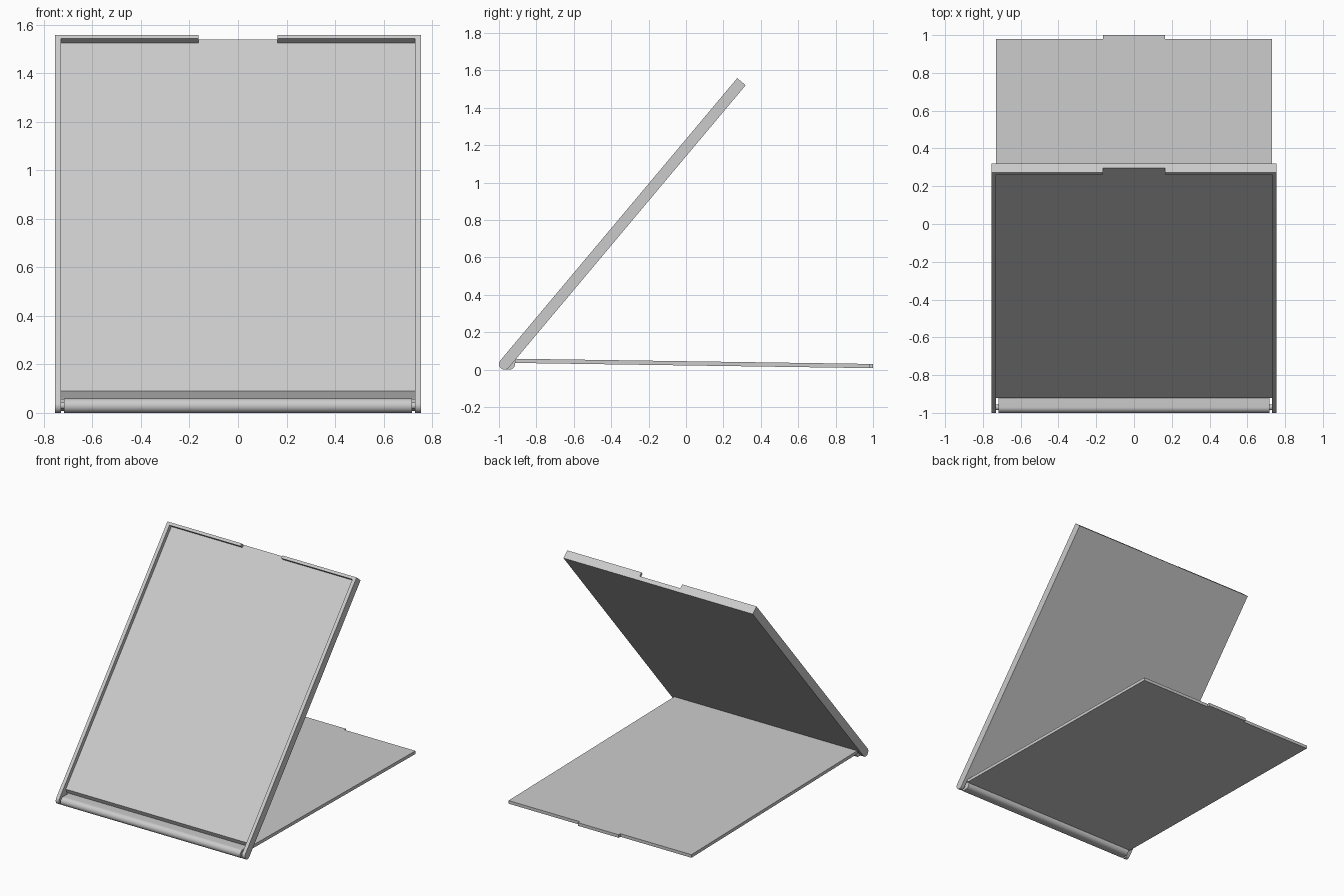
import bpy, bmesh, math

if "Cube" in bpy.data.objects:
    bpy.data.objects.remove(bpy.data.objects["Cube"])

R = 0.0295                    # half thickness of the case
HINGE = (0, -0.9705, R)       # hinge axis runs along x
CASE_TILT = math.radians(50)
LID_TILT = math.radians(-0.84)
LENGTH = 1.971

grey = bpy.data.materials.new("grey plastic")
grey.diffuse_color = (0.6, 0.6, 0.6, 1)
grey.use_nodes = True
grey.node_tree.nodes["Principled BSDF"].inputs["Base Color"].default_value = grey.diffuse_color


def prism(name, pts, a, b, tilt, along="x"):
    """Extrude a 2D outline from a to b; local y runs away from the hinge, z is outward."""
    def place(p, t):
        return (t, p[0], p[1]) if along == "x" else (p[0], p[1], t)
    bm = bmesh.new()
    lo = [bm.verts.new(place(p, a)) for p in pts]
    hi = [bm.verts.new(place(p, b)) for p in pts]
    bm.faces.new(lo)
    bm.faces.new(hi)
    n = len(pts)
    for i in range(n):
        j = (i + 1) % n
        bm.faces.new((lo[i], lo[j], hi[j], hi[i]))
    bmesh.ops.recalc_face_normals(bm, faces=bm.faces)
    me = bpy.data.meshes.new(name)
    bm.to_mesh(me)
    bm.free()
    me.materials.append(grey)
    ob = bpy.data.objects.new(name, me)
    bpy.context.collection.objects.link(ob)
    ob.location = HINGE
    ob.rotation_euler = (tilt, 0, 0)
    return ob


def arc(cy, cz, r, start, end, n):
    return [(cy + r * math.cos(math.radians(start + (end - start) * i / n)),
             cz + r * math.sin(math.radians(start + (end - start) * i / n)))
            for i in range(n + 1)]


def smooth(ob):
    bpy.ops.object.select_all(action="DESELECT")
    ob.select_set(True)
    bpy.context.view_layer.objects.active = ob
    bpy.ops.object.shade_smooth_by_angle(angle=math.radians(30))


# tilted case: slab with a rounded hinge end
case = prism("case_panel", arc(0, 0, R, 90, 270, 20) + [(LENGTH, -R), (LENGTH, R)],
             -0.755, 0.755, CASE_TILT)

# cutters: hinge slot with lid recess, and the finger notch in the top rim
recess = prism("recess_cutter", [(-0.1, -0.1), (0.028, -0.1), (0.078, 0),
                                 (1.951, 0), (1.951, 0.1), (-0.1, 0.1)],
               -0.73, 0.73, CASE_TILT)
notch = prism("notch_cutter", [(1.9, 0), (2.1, 0), (2.1, 0.1), (1.9, 0.1)],
              -0.163, 0.163, CASE_TILT)
bpy.context.view_layer.objects.active = case
for cutter in (recess, notch):
    cutter.hide_render = True
    mod = case.modifiers.new("cut", "BOOLEAN")
    mod.operation = "DIFFERENCE"
    mod.solver = "EXACT"
    mod.object = cutter
    bpy.ops.object.modifier_apply(modifier=mod.name)
    bpy.data.objects.remove(cutter)
smooth(case)

# lid: thin plate with a small finger tab
prism("lid_plate", [(-0.73, 0.056), (0.73, 0.056), (0.73, 1.951), (0.163, 1.951),
                    (0.163, 1.9705), (-0.163, 1.9705), (-0.163, 1.951), (-0.73, 1.951)],
      0.007, R, LID_TILT, along="z")

# rounded hinge block on the lid
smooth(prism("lid_hinge_block", arc(0, 0, R, 90, 270, 20) +
             arc(0.0265, 0, R, 270, 360, 10) + [(0.056, R)],
             -0.717, 0.717, LID_TILT))

# hinge pin joining block and case ears
smooth(prism("hinge_pin", arc(0, 0, 0.014, 0, 345, 23), -0.74, 0.74, LID_TILT))
